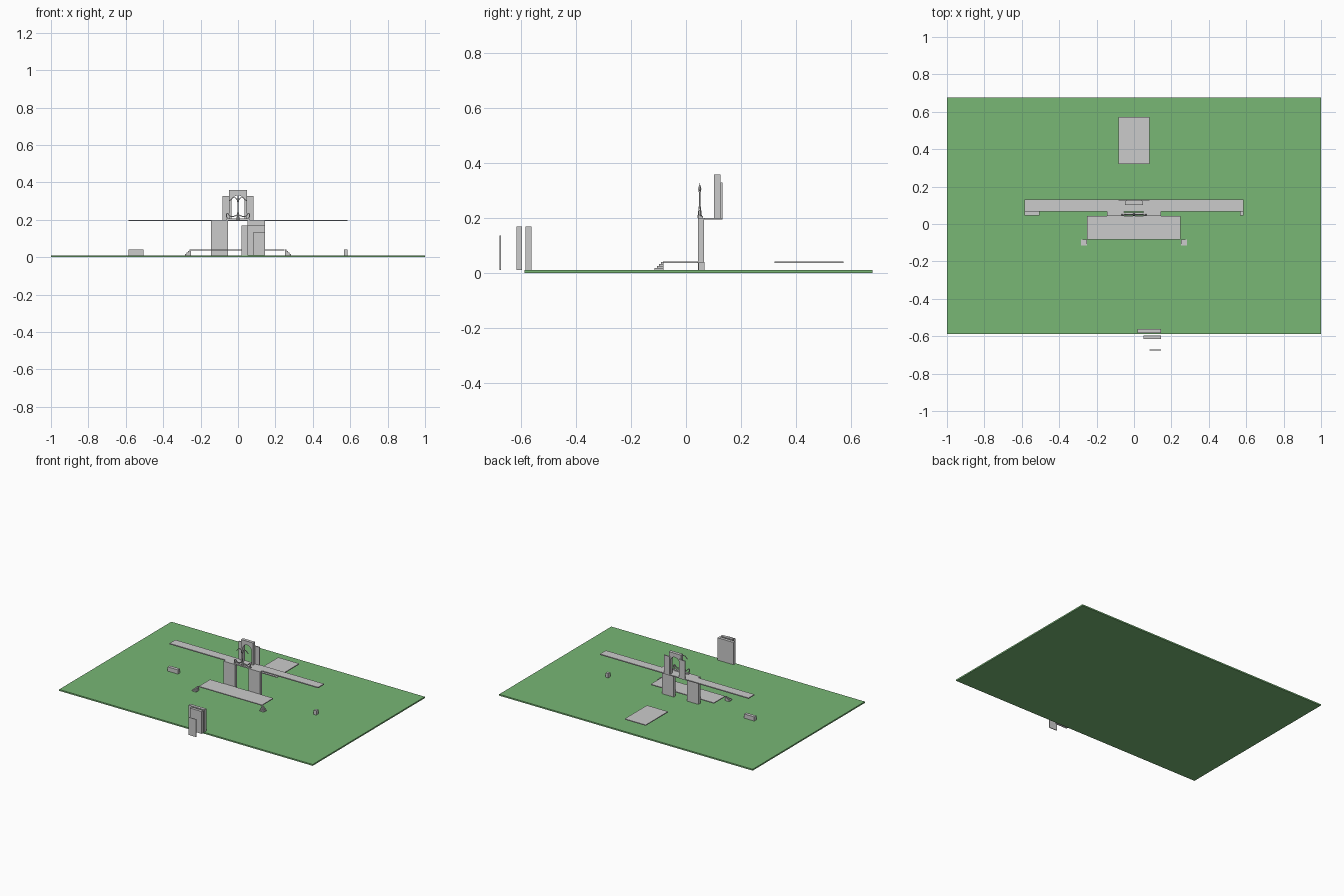
import bpy, bmesh, math

if "Cube" in bpy.data.objects:
    bpy.data.objects.remove(bpy.data.objects["Cube"])


def material(name, rgb):
    m = bpy.data.materials.new(name)
    m.diffuse_color = (*rgb, 1)
    m.use_nodes = True
    m.node_tree.nodes["Principled BSDF"].inputs["Base Color"].default_value = m.diffuse_color
    return m


GREEN = material("grass_green", (0.188, 0.474, 0.178))
GREY = material("plain_grey", (0.6, 0.6, 0.6))


def finish(name, bm, mat):
    bmesh.ops.recalc_face_normals(bm, faces=bm.faces)
    me = bpy.data.meshes.new(name)
    bm.to_mesh(me)
    bm.free()
    me.materials.append(mat)
    ob = bpy.data.objects.new(name, me)
    bpy.context.collection.objects.link(ob)
    return ob


def box(name, x0, x1, y0, y1, z0, z1, mat=GREY):
    bm = bmesh.new()
    bmesh.ops.create_cube(bm, size=1)
    for v in bm.verts:
        v.co = ((x0 + x1) / 2 + v.co.x * (x1 - x0),
                (y0 + y1) / 2 + v.co.y * (y1 - y0),
                (z0 + z1) / 2 + v.co.z * (z1 - z0))
    return finish(name, bm, mat)


def plate(name, outline, y0, y1, mat=GREY):
    """Extrude an x/z outline along y."""
    bm = bmesh.new()
    face = bm.faces.new([bm.verts.new((x, y0, z)) for x, z in outline])
    ext = bmesh.ops.extrude_face_region(bm, geom=[face])
    for v in ext["geom"]:
        if isinstance(v, bmesh.types.BMVert):
            v.co.y = y1
    return finish(name, bm, mat)


def lathe(name, profile, x, y, n=10):
    bm = bmesh.new()
    vs = [bm.verts.new((x + r, y, z)) for r, z in profile]
    es = [bm.edges.new(p) for p in zip(vs, vs[1:])]
    bmesh.ops.spin(bm, geom=vs + es, cent=(x, y, 0), axis=(0, 0, 1),
                   angle=math.tau, steps=n, use_merge=True)
    bmesh.ops.remove_doubles(bm, verts=bm.verts, dist=1e-5)
    return finish(name, bm, GREY)


def ribbon(name, pts, half, y0, y1):
    """Thin flat scroll that follows an x/z path."""
    left, right = [], []
    for i, (x, z) in enumerate(pts):
        a, b = pts[max(i - 1, 0)], pts[min(i + 1, len(pts) - 1)]
        dx, dz = b[0] - a[0], b[1] - a[1]
        d = math.hypot(dx, dz)
        left.append((x - dz / d * half, z + dx / d * half))
        right.append((x + dz / d * half, z - dx / d * half))
    return plate(name, left + right[::-1], y0, y1)


# lawn
box("lawn", -1, 1, -0.587, 0.677, 0, 0.01, GREEN)

# facade walls, roof slab and lintel over the doorway
box("wall_left", -0.144, -0.053, 0.043, 0.066, 0.01, 0.2)
box("wall_right", 0.051, 0.144, 0.043, 0.066, 0.01, 0.2)
box("roof_slab", -0.586, 0.586, 0.066, 0.132, 0.193, 0.2)

# end blocks standing on the lawn
box("end_block_left", -0.586, -0.506, 0.045, 0.068, 0.01, 0.04)
box("end_block_right", 0.566, 0.586, 0.045, 0.068, 0.01, 0.04)

# porch and rear slab
box("porch_slab", -0.25, 0.248, -0.084, 0.043, 0.035, 0.041)
box("rear_slab", -0.083, 0.082, 0.322, 0.573, 0.035, 0.041)

# corner steps at the porch
for side, s in (("left", -1), ("right", 1)):
    for i in range(4):
        xs = sorted((s * (0.284 - 0.008 * i), s * 0.25))
        box(f"corner_step_{side}_{i}", *xs, -0.114 + 0.008 * i, -0.082,
            0.01 + 0.0075 * i, 0.0175 + 0.0075 * i)

# free-standing panels in front
box("front_panel_inner", 0.018, 0.144, -0.583, -0.561, 0.01, 0.169)
box("front_panel_middle", 0.051, 0.144, -0.615, -0.595, 0.01, 0.169)
box("front_panel_outer", 0.082, 0.144, -0.677, -0.672, 0.01, 0.136)

# bell arch: tall panel with a round-headed opening
arch = [(0.036 * math.cos(math.pi * i / 12), 0.294 + 0.036 * math.sin(math.pi * i / 12))
        for i in range(13)]
plate("bell_arch", [(0.048, 0.2), (0.048, 0.358), (-0.048, 0.358), (-0.048, 0.2),
                    (-0.036, 0.2)] + arch[::-1] + [(0.036, 0.2)], 0.102, 0.125)
for side, s in (("left", -1), ("right", 1)):
    box(f"rear_pier_{side}", *sorted((s * 0.083, s * 0.037)), 0.125, 0.132, 0.195, 0.328)

# ornament on the facade: finial, base, scrolls and cross arm
Y = 0.05
lathe("finial", [(0, 0.2), (0.009, 0.2), (0.007, 0.215), (0.004, 0.24), (0.002, 0.255),
                 (0.002, 0.29), (0.005, 0.297), (0.006, 0.305), (0.004, 0.313),
                 (0.0015, 0.318), (0.0015, 0.327), (0, 0.327)], 0, Y)
box("ornament_base", -0.062, 0.062, 0.046, 0.062, 0.197, 0.206)
for side, s in (("left", -1), ("right", 1)):
    lower = [(0.005, 0.226), (0.02, 0.219), (0.036, 0.217), (0.047, 0.224),
             (0.052, 0.232), (0.059, 0.234), (0.063, 0.226), (0.06, 0.214), (0.055, 0.205)]
    upper = [(0.003, 0.305), (0.014, 0.318), (0.028, 0.318), (0.038, 0.308), (0.047, 0.3)]
    ribbon(f"scroll_lower_{side}", [(s * x, z) for x, z in lower], 0.0025, 0.046, 0.053)
    ribbon(f"scroll_upper_{side}", [(s * x, z) for x, z in upper], 0.0022, 0.048, 0.052)
